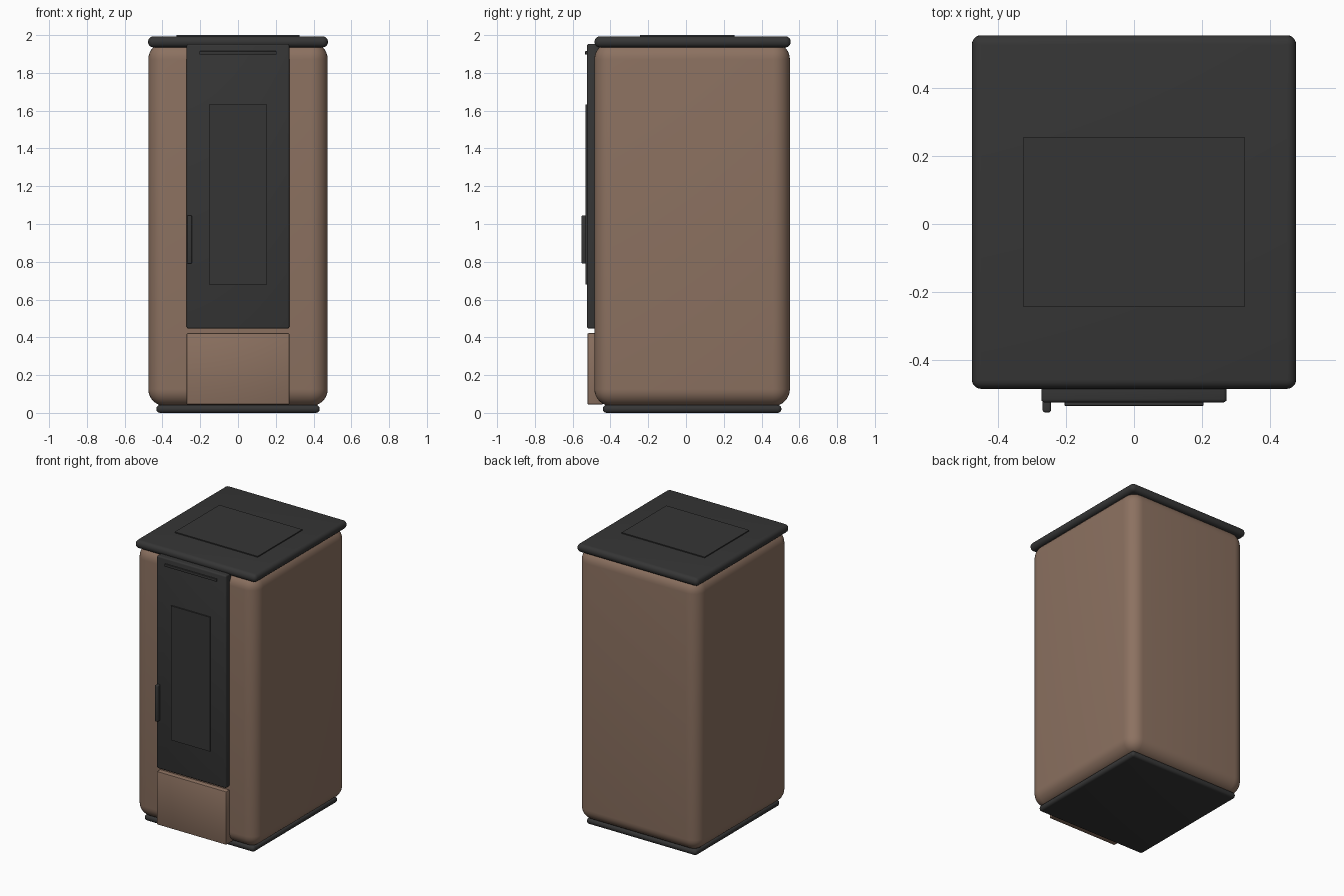
import bpy, bmesh, math
from mathutils import Vector

if "Cube" in bpy.data.objects:
    bpy.data.objects.remove(bpy.data.objects["Cube"])


def material(name, rgb):
    m = bpy.data.materials.new(name)
    m.diffuse_color = (*rgb, 1)
    m.use_nodes = True
    m.node_tree.nodes["Principled BSDF"].inputs["Base Color"].default_value = m.diffuse_color
    return m


BROWN = material("brown enamel", (0.262, 0.166, 0.118))
DARK = material("dark cast iron", (0.036, 0.036, 0.036))


def rounded_box(name, x, y, z, mat, radius=0.0, segments=3):
    """Box given by (min, max) on each axis, with rounded edges."""
    lo = Vector((x[0], y[0], z[0]))
    hi = Vector((x[1], y[1], z[1]))
    centre, size = (lo + hi) / 2, hi - lo
    bm = bmesh.new()
    bmesh.ops.create_cube(bm, size=1)
    for v in bm.verts:
        v.co = Vector(a * b for a, b in zip(v.co, size))
    if radius:
        bmesh.ops.bevel(bm, geom=bm.edges[:], offset=radius, segments=segments,
                        profile=0.5, affect='EDGES')
    mesh = bpy.data.meshes.new(name)
    bm.to_mesh(mesh)
    bm.free()
    mesh.materials.append(mat)
    obj = bpy.data.objects.new(name, mesh)
    obj.location = centre
    bpy.context.collection.objects.link(obj)
    bpy.ops.object.select_all(action='DESELECT')
    obj.select_set(True)
    bpy.context.view_layer.objects.active = obj
    bpy.ops.object.shade_smooth_by_angle(angle=math.radians(35))
    return obj


# Plinth, cabinet and lid
rounded_box("plinth", (-0.432, 0.432), (-0.44, 0.505), (0, 0.042), DARK, 0.019, 4)
rounded_box("cabinet", (-0.475, 0.475), (-0.485, 0.55), (0.036, 1.962), BROWN, 0.09, 8)
rounded_box("lid", (-0.476, 0.476), (-0.484, 0.554), (1.935, 1.993), DARK, 0.027, 5)
rounded_box("lid_plate", (-0.325, 0.325), (-0.244, 0.256), (1.985, 2.0), DARK)

# Door with window, vent bar and handle
rounded_box("door", (-0.272, 0.272), (-0.524, -0.46), (0.446, 1.953), DARK, 0.01)
rounded_box("window", (-0.153, 0.153), (-0.533, -0.52), (0.68, 1.632), DARK)
rounded_box("vent_bar", (-0.204, 0.204), (-0.534, -0.52), (1.897, 1.915), DARK, 0.003, 2)
rounded_box("handle", (-0.268, -0.244), (-0.553, -0.515), (0.79, 1.046), DARK, 0.006)

# Ash drawer below the door
rounded_box("ash_drawer", (-0.272, 0.272), (-0.521, -0.44), (0.045, 0.422), BROWN, 0.005, 2)
